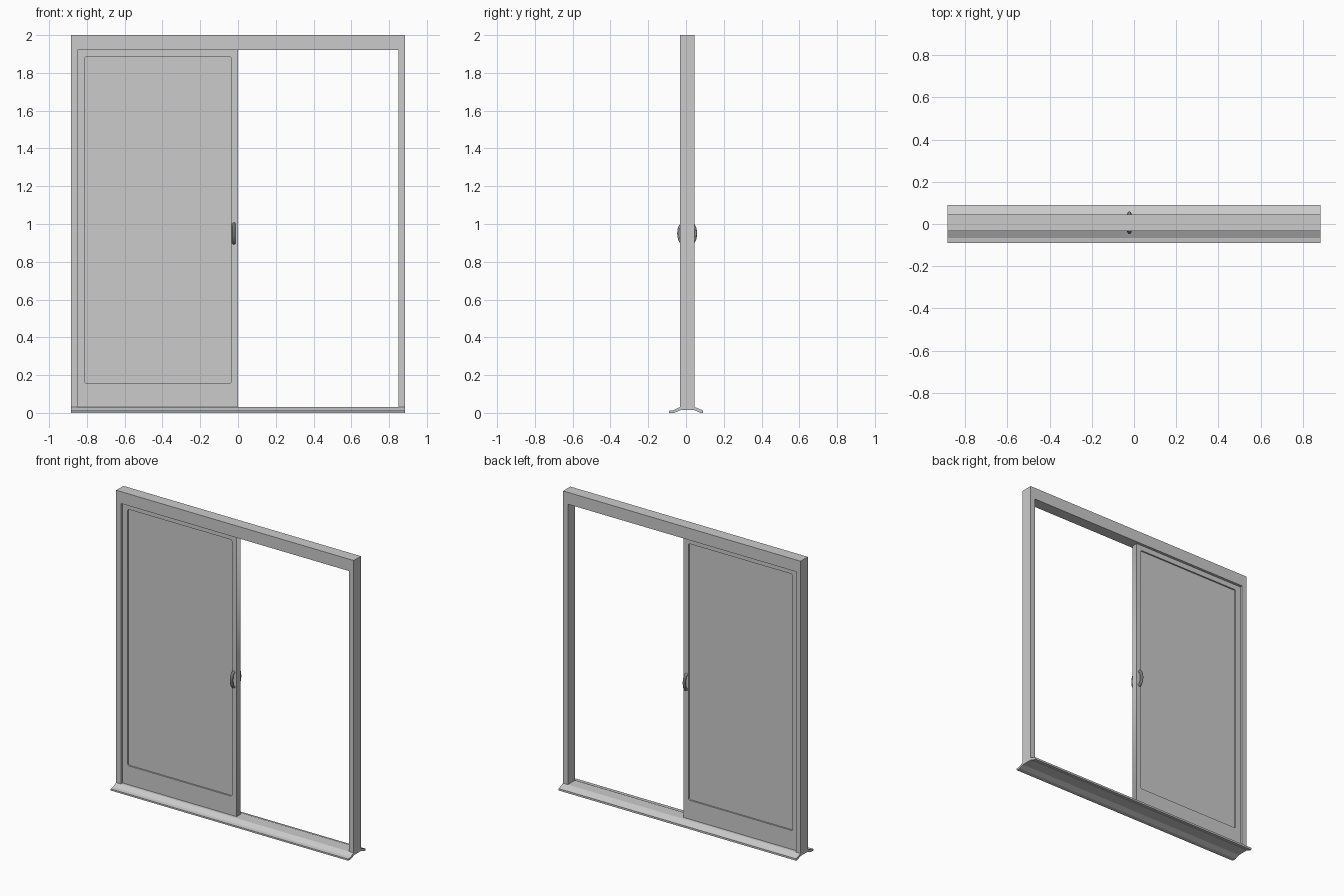
import bpy, bmesh, math
from mathutils import Vector

if "Cube" in bpy.data.objects:
    bpy.data.objects.remove(bpy.data.objects["Cube"])

YC = 0.006            # depth centre of frame, door and handles


def prism(name, pts, vec):
    """Solid made by extruding a closed 3D profile along vec."""
    bm = bmesh.new()
    face = bm.faces.new([bm.verts.new(p) for p in pts])
    ext = bmesh.ops.extrude_face_region(bm, geom=[face], use_keep_orig=True)
    verts = [g for g in ext["geom"] if isinstance(g, bmesh.types.BMVert)]
    bmesh.ops.translate(bm, verts=verts, vec=vec)
    bmesh.ops.recalc_face_normals(bm, faces=bm.faces)
    mesh = bpy.data.meshes.new(name)
    bm.to_mesh(mesh)
    bm.free()
    ob = bpy.data.objects.new(name, mesh)
    bpy.context.collection.objects.link(ob)
    return ob


def curve_mesh(name, splines, dims, cyclic, **settings):
    """Poly-spline curve turned into a mesh."""
    cu = bpy.data.curves.new(name, "CURVE")
    cu.dimensions = dims
    for k, v in settings.items():
        setattr(cu, k, v)
    for pts in splines:
        s = cu.splines.new("POLY")
        s.points.add(len(pts) - 1)
        for p, co in zip(s.points, pts):
            p.co = (*co, 1)
        s.use_cyclic_u = cyclic
    ob = bpy.data.objects.new(name, cu)
    bpy.context.collection.objects.link(ob)
    bpy.ops.object.select_all(action="DESELECT")
    ob.select_set(True)
    bpy.context.view_layer.objects.active = ob
    bpy.ops.object.convert(target="MESH")
    return bpy.context.object


def rounded_rect(x0, x1, z0, z1, r, n=4):
    pts = []
    corners = [(x1 - r, z1 - r), (x0 + r, z1 - r), (x0 + r, z0 + r), (x1 - r, z0 + r)]
    for q, (cx, cz) in enumerate(corners):
        for i in range(n + 1):
            a = math.pi / 2 * (q + i / n)
            pts.append((cx + r * math.cos(a), cz + r * math.sin(a), 0))
    return pts


# Outer frame: two jambs and a header in one upside-down U
u = [(-.885, .03), (-.85, .03), (-.85, 1.92), (.85, 1.92), (.85, .03), (.885, .03), (.885, 2), (-.885, 2)]
prism("frame", [(x, YC - .0385, z) for x, z in u], (0, .077, 0))

# Threshold with a stepped front lip, sloped back and hollow underside
sill = [(-.091, 0), (-.091, .011), (-.066, .014), (-.0325, .031), (.0445, .031), (.091, .013),
        (.091, 0), (.078, 0), (.045, .014), (-.03, .014), (-.062, 0)]
prism("sill", [(-.885, y, z) for y, z in sill], (1.77, 0, 0))

# Sliding door: rim with a rounded opening
outer = [(-.85, .03, 0), (0, .03, 0), (0, 1.92, 0), (-.85, 1.92, 0)]
inner = rounded_rect(-.812, -.036, .158, 1.885, .01)
rim = curve_mesh("door_rim", [outer, inner], "2D", True, fill_mode="BOTH", extrude=.02)
rim.rotation_euler.x = math.pi / 2
rim.location.y = YC

# Recessed pane
pane = [(-.815, .155), (-.033, .155), (-.033, 1.888), (-.815, 1.888)]
prism("door_pane", [(x, YC - .01, z) for x, z in pane], (0, .02, 0))

# Arched pull handles on both faces
for name, side in (("front_handle", -1), ("back_handle", 1)):
    path = []
    for i in range(17):
        a = math.pi * i / 16
        path.append((-.022, YC + side * (.014 + .029 * math.sin(a) ** .7), .95 - .049 * math.cos(a)))
    h = curve_mesh(name, [path], "3D", False, bevel_depth=.010, bevel_resolution=3, use_fill_caps=True)
    bpy.ops.object.shade_smooth_by_angle()
